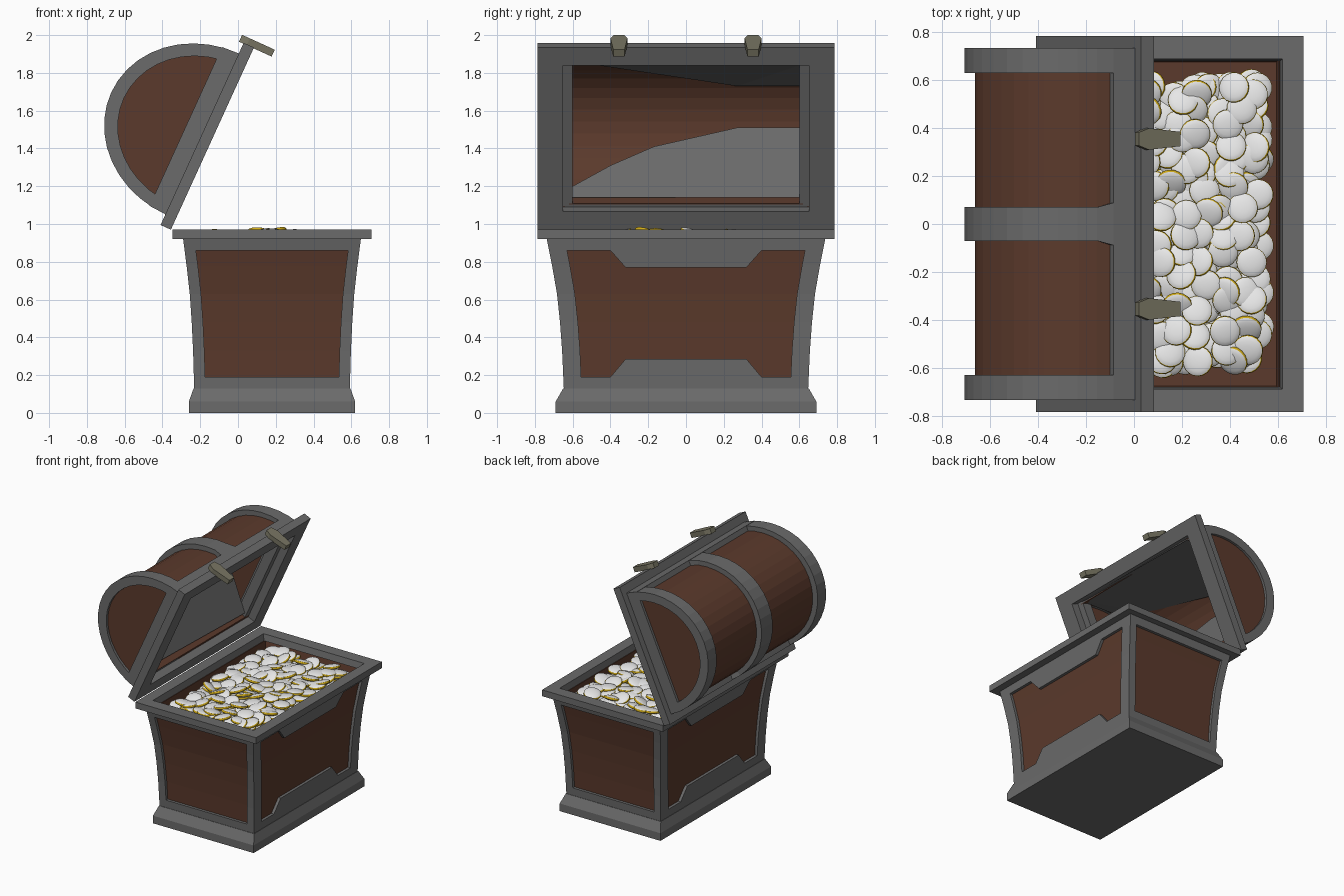
import bpy, bmesh, math, random
from mathutils import Vector, Matrix, Euler

if "Cube" in bpy.data.objects:
    bpy.data.objects.remove(bpy.data.objects["Cube"])

random.seed(4)


def mat(name, r, g, b):
    m = bpy.data.materials.new(name)
    m.diffuse_color = (r, g, b, 1)
    m.use_nodes = True
    m.node_tree.nodes["Principled BSDF"].inputs["Base Color"].default_value = m.diffuse_color
    return m


GRAY = mat("iron gray", 0.145, 0.145, 0.145)
BROWN = mat("wood brown", 0.105, 0.042, 0.025)
OLIVE = mat("clasp olive", 0.19, 0.18, 0.125)
WHITE = mat("coin silver", 0.8, 0.8, 0.8)
GOLD = mat("coin gold", 0.65, 0.42, 0.01)


def mesh(name, verts, faces, *mats):
    me = bpy.data.meshes.new(name)
    me.from_pydata([tuple(v) for v in verts], [], faces)
    for m in mats:
        me.materials.append(m)
    ob = bpy.data.objects.new(name, me)
    bpy.context.collection.objects.link(ob)
    bm = bmesh.new()
    bm.from_mesh(me)
    bmesh.ops.recalc_face_normals(bm, faces=bm.faces)
    bm.to_mesh(me)
    bm.free()
    return ob


def skin(name, rings, m, loop=False):
    """Join rings of equal length; cap the ends or close into a loop."""
    k, n = len(rings[0]), len(rings)
    verts = [v for r in rings for v in r]
    faces = []
    for i in range(n if loop else n - 1):
        a, b = i * k, ((i + 1) % n) * k
        faces += [(a + j, a + (j + 1) % k, b + (j + 1) % k, b + j) for j in range(k)]
    if not loop:
        faces += [tuple(range(k)), tuple(range((n - 1) * k, n * k))]
    return mesh(name, verts, faces, m)


CX = 0.18


def rect(hx, hy, z):
    return [(CX - hx, -hy, z), (CX + hx, -hy, z), (CX + hx, hy, z), (CX - hx, hy, z)]


# ---- flared body profile
def flare(z):
    pts = [(0.13, 0), (0.33, 0.009), (0.48, 0.02), (0.63, 0.036), (0.78, 0.062), (0.92, 0.09)]
    for (z0, f0), (z1, f1) in zip(pts, pts[1:]):
        if z <= z1:
            return f0 + (f1 - f0) * (z - z0) / (z1 - z0)
    return 0.09


def hx(z):
    return 0.412 + 0.65 * flare(z)


def hy(z):
    return 0.647 + flare(z)


ZS = [0.13, 0.33, 0.48, 0.63, 0.78, 0.92]

skin("base_plinth", [rect(0.44, 0.69, 0), rect(0.44, 0.69, 0.06), rect(0.415, 0.65, 0.13)], GRAY)
skin("body_panels", [rect(hx(z) - 0.022, hy(z) - 0.022, z) for z in ZS]
     + [rect(hx(z) - 0.045, hy(z) - 0.045, z) for z in reversed(ZS)], BROWN)
skin("bottom_band", [rect(hx(z), hy(z), z) for z in (0.13, 0.19)], GRAY)
skin("top_band", [rect(hx(z), hy(z), z) for z in (0.86, 0.92)]
     + [rect(hx(z) - 0.04, hy(z) - 0.04, z) for z in (0.92, 0.86)], GRAY, True)
skin("body_rim", [rect(0.527, 0.785, 0.92), rect(0.527, 0.785, 0.97),
                  rect(0.44, 0.69, 0.97), rect(0.43, 0.68, 0.92)], GRAY, True)

# ---- corner posts and side plates
for sx in (-1, 1):
    for sy in (-1, 1):
        rings = []
        for z in ZS:
            X, Y = hx(z), hy(z)
            rings.append([(CX + sx * p, sy * q, z) for p, q in
                          ((X, Y), (X - 0.06, Y), (X - 0.06, Y - 0.025), (X - 0.025, Y - 0.025),
                           (X - 0.025, Y - 0.095), (X, Y - 0.095))])
        skin("corner_post", rings, GRAY)
    for zs in ((0.86, 0.77), (0.19, 0.285)):
        ring = [(-0.4, zs[0]), (-0.32, zs[1]), (0.32, zs[1]), (0.4, zs[0])]
        skin("side_plate", [[(CX + sx * (hx(z) - d), y, z) for y, z in ring]
                            for d in (0, 0.03)], GRAY)

# ---- tilted lid: u runs across the lid, n points out of its dome
U, N, C = Vector((0.415, 0, 0.91)), Vector((-0.91, 0, 0.415)), Vector((-0.19, 0, 1.477))


def L(u, y, n):
    return C + U * u + N * n + Vector((0, y, 0))


def lrect(u, y, n):
    return [L(-u, -y, n), L(u, -y, n), L(u, y, n), L(-u, y, n)]


skin("lid_rim", [lrect(0.53, 0.785, -0.06), lrect(0.53, 0.785, 0),
                 lrect(0.425, 0.65, 0), lrect(0.425, 0.65, -0.06)], GRAY, True)
skin("lid_edge_band", [lrect(0.468, 0.735, 0), lrect(0.462, 0.735, 0.095),
                       lrect(0.41, 0.62, 0.095), lrect(0.41, 0.62, 0)], GRAY, True)

SEG = 20


def arch(name, y0, y1, outer, inner, m, spread=0):
    rings = []
    for i in range(SEG + 1):
        t = math.pi * i / SEG
        c, s = math.cos(t), math.sin(t)
        e = spread if i in (0, 1, SEG - 1, SEG) else 0
        (a, b), (p, q) = outer, inner
        rings.append([L(a * c, y0 - e, b * s), L(a * c, y1 + e, b * s),
                      L(p * c, y1 + e, q * s), L(p * c, y0 - e, q * s)])
    skin(name, rings, m)


OUT = (0.468, 0.529)
arch("lid_dome", -0.66, 0.66, (0.432, 0.484), (0.405, 0.455), BROWN)
arch("lid_middle_strap", -0.07, 0.07, OUT, (0.42, 0.47), GRAY, 0.022)
for s in (-1, 1):
    arch("lid_end_strap", *sorted((s * 0.63, s * 0.735)), OUT, (0.403, 0.455), GRAY)
    # end panel, recessed inside the strap
    prof = [(0.408 * math.cos(math.pi * i / SEG), 0.46 * math.sin(math.pi * i / SEG))
            for i in range(SEG + 1)]
    skin("lid_end_panel", [[L(u, s * y, n) for u, n in prof] for y in (0.65, 0.715)], BROWN)
    skin("lid_end_sill", [[L(u, s * y, n) for u, n in
                           ((-0.43, 0), (0.43, 0), (0.41, 0.075), (-0.41, 0.075))]
                          for y in (0.6, 0.735)], GRAY)
    # clasp with tapered ends, on the free edge of the lid
    hexa = [(0.028, 0.025), (0.045, -0.02), (0.03, -0.165), (-0.03, -0.165),
            (-0.045, -0.02), (-0.028, 0.025)]
    skin("clasp", [[L(u, s * 0.355 + y, n) for y, n in hexa] for u in (0.525, 0.565)], OLIVE)

# lining sheets inside the lid
mesh("lid_lower_lining", [(-0.36, 0.6, 1.14), (-0.50, 0.6, 1.51), (-0.50, 0.27, 1.51),
                          (-0.47, -0.17, 1.41), (-0.44, -0.4, 1.31), (-0.43, -0.6, 1.2),
                          (-0.40, -0.6, 1.14)], [tuple(range(7))], GRAY)
mesh("lid_upper_lining", [(0, -0.6, 1.86), (0, 0.6, 1.84), (-0.55, 0.6, 1.73),
                          (-0.55, 0.27, 1.73), (-0.45, -0.4, 1.84), (-0.43, -0.6, 1.87)],
     [(0, 1, 3, 4), (1, 2, 3), (0, 4, 5)], GRAY)

# ---- treasure: a filler bed and a heap of silver coins with gold edges
skin("chest_floor", [rect(0.37, 0.60, 0.2), rect(hx(0.84) - 0.04, hy(0.84) - 0.04, 0.84)], BROWN)

K = 18
PROFILE = [(0.022, 0.0175), (0.044, 0.0145), (0.061, 0.008), (0.063, 0.006), (0.063, -0.006),
           (0.061, -0.008), (0.044, -0.0145), (0.022, -0.0175)]
verts, faces, slots = [], [], []


def coin(M):
    o = len(verts)
    for r, z in PROFILE:
        for j in range(K):
            t = 2 * math.pi * j / K
            verts.append(M @ Vector((r * math.cos(t), r * math.sin(t), z)))
    verts.extend([M @ Vector((0, 0, 0.0185)), M @ Vector((0, 0, -0.0185))])
    top, last = o + len(PROFILE) * K, o + (len(PROFILE) - 1) * K
    for j in range(K):
        j2 = (j + 1) % K
        faces.append((top, o + j, o + j2))
        faces.append((top + 1, last + j2, last + j))
        slots.extend([0, 0])
        for i in range(len(PROFILE) - 1):
            a = o + i * K
            faces.append((a + j, a + K + j, a + K + j2, a + j2))
            slots.append(1 if i in (2, 3, 4) else 0)


for layer, (nx, ny) in enumerate(((9, 15), (8, 14), (7, 12))):
    for i in range(nx):
        for j in range(ny):
            u = (i + 0.5 + random.uniform(-0.4, 0.4)) / nx * 2 - 1
            v = (j + 0.5 + random.uniform(-0.4, 0.4)) / ny * 2 - 1
            z = 0.875 + 0.025 * layer + 0.02 * (1 - u * u) * (1 - v * v) + random.uniform(-0.01, 0.01)
            tilt = Euler((random.gauss(0, 0.2), random.gauss(0, 0.2), random.uniform(0, 6)))
            coin(Matrix.Translation((CX + 0.35 * u, 0.6 * v, z)) @ tilt.to_matrix().to_4x4())

coins = mesh("coins", verts, faces, WHITE, GOLD)
for p, s in zip(coins.data.polygons, slots):
    p.material_index = s
    p.use_smooth = True
